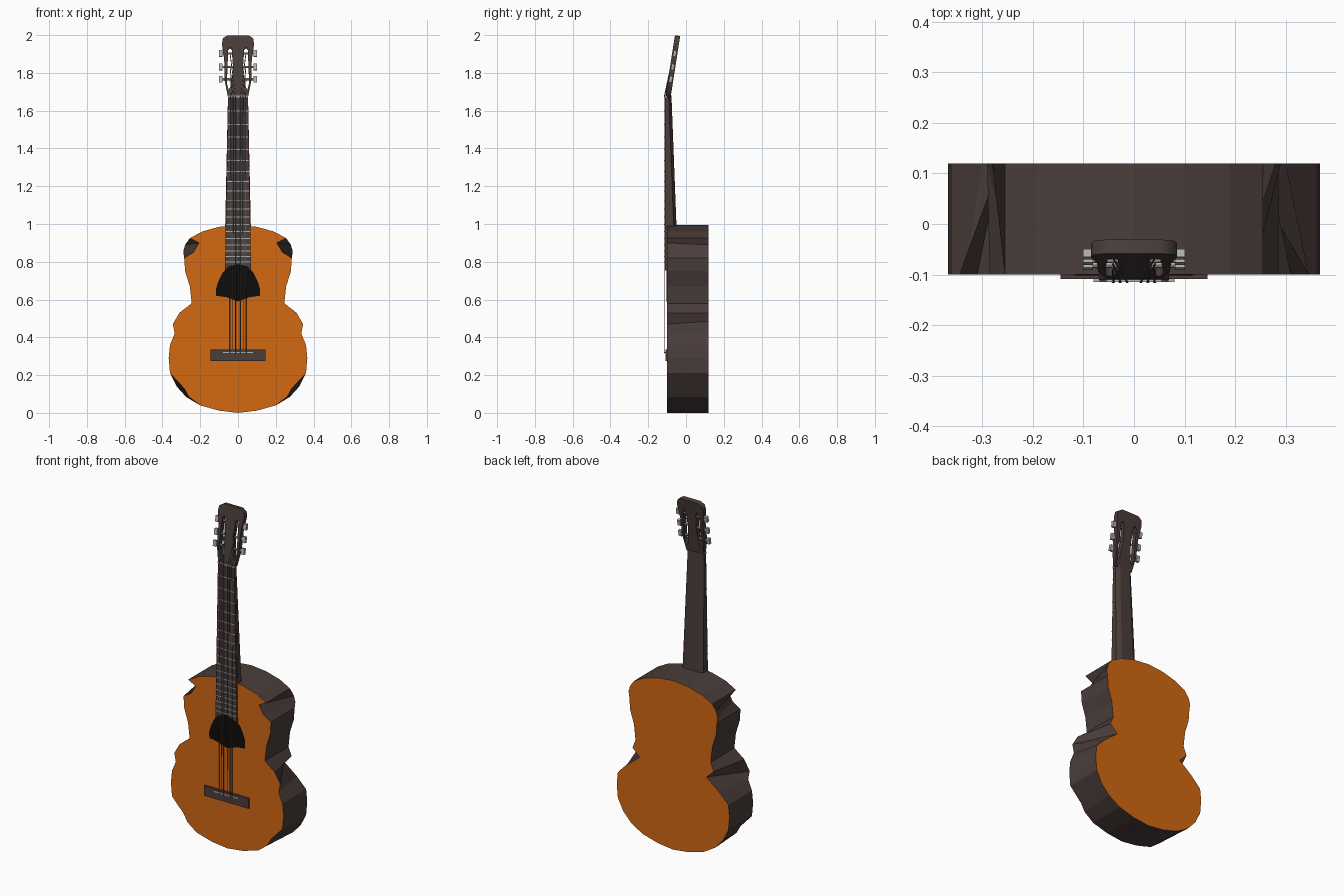
import bpy, bmesh, math
from mathutils import Vector, Matrix

if "Cube" in bpy.data.objects:
    bpy.data.objects.remove(bpy.data.objects["Cube"])


def material(name, rgb):
    m = bpy.data.materials.new(name)
    m.diffuse_color = (*rgb, 1)
    m.use_nodes = True
    m.node_tree.nodes["Principled BSDF"].inputs["Base Color"].default_value = m.diffuse_color
    return m


ORANGE = material("orange_wood", (0.65, 0.14, 0.006))
BROWN = material("dark_wood", (0.068, 0.047, 0.042))
BLACK = material("black", (0.004, 0.004, 0.004))
METAL = material("metal", (0.45, 0.46, 0.44))
STRING = material("string_grey", (0.12, 0.12, 0.12))


def finish(name, bm, *mats):
    bmesh.ops.recalc_face_normals(bm, faces=bm.faces)
    me = bpy.data.meshes.new(name)
    bm.to_mesh(me)
    bm.free()
    for m in mats:
        me.materials.append(m)
    ob = bpy.data.objects.new(name, me)
    bpy.context.collection.objects.link(ob)
    return ob


def loft(name, ring_a, ring_b, *mats):
    """Capped solid between two rings; caps use slot 0, sides the last slot."""
    bm = bmesh.new()
    a = [bm.verts.new(p) for p in ring_a]
    b = [bm.verts.new(p) for p in ring_b]
    bm.faces.new(a)
    bm.faces.new(b)
    for i in range(len(a)):
        j = (i + 1) % len(a)
        bm.faces.new((a[i], a[j], b[j], b[i])).material_index = len(mats) - 1
    return finish(name, bm, *mats)


def mirrored(half, top, bottom):
    """Closed outline from the centre top, down the right, up the left."""
    return [(0, top)] + half + [(0, bottom)] + [(-x, z) for x, z in reversed(half)]


def prism(name, outline, y0, y1, *mats):
    return loft(name, [(x, y0, z) for x, z in outline],
                [(x, y1, z) for x, z in outline], *mats)


def box(name, center, size, mat, rot=0):
    bm = bmesh.new()
    bmesh.ops.create_cube(bm, size=1, matrix=Matrix.Translation(center)
                          @ Matrix.Rotation(rot, 4, 'X') @ Matrix.Diagonal((*size, 1)))
    return finish(name, bm, mat)


def rod(bm, p, q, r, n=6):
    p, q = Vector(p), Vector(q)
    d = q - p
    bmesh.ops.create_cone(bm, cap_ends=True, segments=n, radius1=r, radius2=r, depth=d.length,
                          matrix=Matrix.Translation((p + q) / 2)
                          @ d.to_track_quat('Z', 'Y').to_matrix().to_4x4())


# Body: front and back outlines differ at the shoulder, waist and lower bout
top_half = [(0.1, 0.985), (0.19, 0.96)]
waist = [(0.285, 0.82), (0.28, 0.75), (0.255, 0.67), (0.245, 0.58)]
lower = [(0.36, 0.36), (0.367, 0.29), (0.36, 0.21)]
base = [(0.2, 0.04), (0.1, 0.012)]
front = (top_half + [(0.255, 0.925), (0.206, 0.90), (0.235, 0.85)] + waist
         + [(0.31, 0.53), (0.345, 0.47), (0.335, 0.42)] + lower
         + [(0.285, 0.13), (0.26, 0.085)] + base)
back = (top_half + [(0.255, 0.925), (0.28, 0.89), (0.29, 0.855)] + waist
        + [(0.265, 0.53), (0.217, 0.485), (0.30, 0.42)] + lower
        + [(0.325, 0.14), (0.275, 0.085)] + base)
loft("body", [(x, -0.10, z) for x, z in mirrored(front, 0.995, 0)],
     [(x, 0.12, z) for x, z in mirrored(back, 0.995, 0)], ORANGE, BROWN)

# Sound hole disc
hole = [(0.045, 0.775), (0.08, 0.745), (0.105, 0.695), (0.117, 0.655), (0.115, 0.62), (0.06, 0.612)]
prism("sound_hole", mirrored(hole, 0.785, 0.59), -0.099, -0.102, BLACK)

# Fingerboard with an arched lower end
board = [(0.053, 1.68), (0.069, 0.755), (0.045, 0.775)]
prism("fingerboard", mirrored(board, 1.68, 0.785), -0.098, -0.111, BROWN)


# Neck: tapered, faceted on the back
def neck_ring(w, yb, z):
    pts = [(w, -0.099), (w, yb - 0.015), (w * 0.6, yb)]
    return [(x, y, z) for x, y in pts] + [(-x, y, z) for x, y in reversed(pts)]


loft("neck", neck_ring(0.068, -0.05, 0.98), neck_ring(0.053, -0.077, 1.68), BROWN)

# Headstock: filled flat curve with two slots, leaning back
TILT = -math.atan2(0.05, 0.32)
ORIGIN = Vector((0, -0.095, 1.675))
HEAD = Matrix.Translation(ORIGIN) @ Matrix.Rotation(TILT, 4, 'X')


def on_head(x, y, z):
    """Point in headstock space: z is measured up the leaning face."""
    return HEAD @ Vector((x, y, z))


outline = mirrored([(0.055, 0.326), (0.08, 0.31), (0.085, 0.28), (0.073, 0.2),
                    (0.071, 0.09), (0.053, -0.003)], 0.326, -0.003)
slot = [(0.033, 0.25), (0.042, 0.262), (0.052, 0.25), (0.059, 0.07),
        (0.05, 0.035), (0.038, 0.05), (0.026, 0.15)]
curve = bpy.data.curves.new("headstock_curve", 'CURVE')
curve.dimensions = '2D'
curve.fill_mode = 'BOTH'
curve.extrude = 0.014
for pts in (outline, slot, [(-x, z) for x, z in slot]):
    s = curve.splines.new('POLY')
    s.points.add(len(pts) - 1)
    for p, (x, z) in zip(s.points, pts):
        p.co = (x, z, 0, 1)
    s.use_cyclic_u = True
temp = bpy.data.objects.new("headstock_outline", curve)
bpy.context.collection.objects.link(temp)
bpy.context.view_layer.update()
mesh = bpy.data.meshes.new_from_object(temp.evaluated_get(bpy.context.evaluated_depsgraph_get()))
bpy.data.objects.remove(temp)
mesh.transform(HEAD @ Matrix.Rotation(math.pi / 2, 4, 'X'))
mesh.materials.clear()
mesh.materials.append(BROWN)
bpy.context.collection.objects.link(bpy.data.objects.new("headstock", mesh))

# Tuning pegs: shaft across the slot and a flat button
PEGS = (0.092, 0.158, 0.23)
for side in (-1, 1):
    for h in PEGS:
        bm = bmesh.new()
        rod(bm, on_head(side * 0.022, 0, h), on_head(side * 0.09, 0, h), 0.006, 8)
        finish("tuner_shaft", bm, METAL)
        box("tuner_button", on_head(side * 0.091, 0, h), (0.02, 0.016, 0.034), METAL, TILT)

# Nut and frets, spaced by the equal-tempered rule
NUT, SADDLE = 1.675, 0.32
box("nut", (0, -0.108, NUT), (0.108, 0.014, 0.008), METAL)
for n in range(1, 19):
    z = SADDLE + (NUT - SADDLE) * 2 ** (-n / 12)
    w = 0.053 + 0.016 * (NUT - z) / 0.92
    box("fret", (0, -0.111, z), (2 * w, 0.005, 0.005), METAL)

# Bridge and saddle
box("bridge", (0, -0.104, 0.305), (0.29, 0.01, 0.06), BROWN)
box("saddle", (0, -0.111, SADDLE), (0.16, 0.007, 0.007), METAL)

# Strings: bridge to nut, then down to the pegs
for side in (-1, 1):
    for k, h in enumerate(PEGS):
        x = side * (0.042 - 0.014 * k)
        nut_pt = (x * 0.95, -0.115, NUT)
        bm = bmesh.new()
        rod(bm, (x, -0.115, SADDLE - 0.005), nut_pt, 0.0022)
        rod(bm, nut_pt, on_head(side * 0.042, -0.007, h), 0.0022)
        finish("string", bm, STRING)
